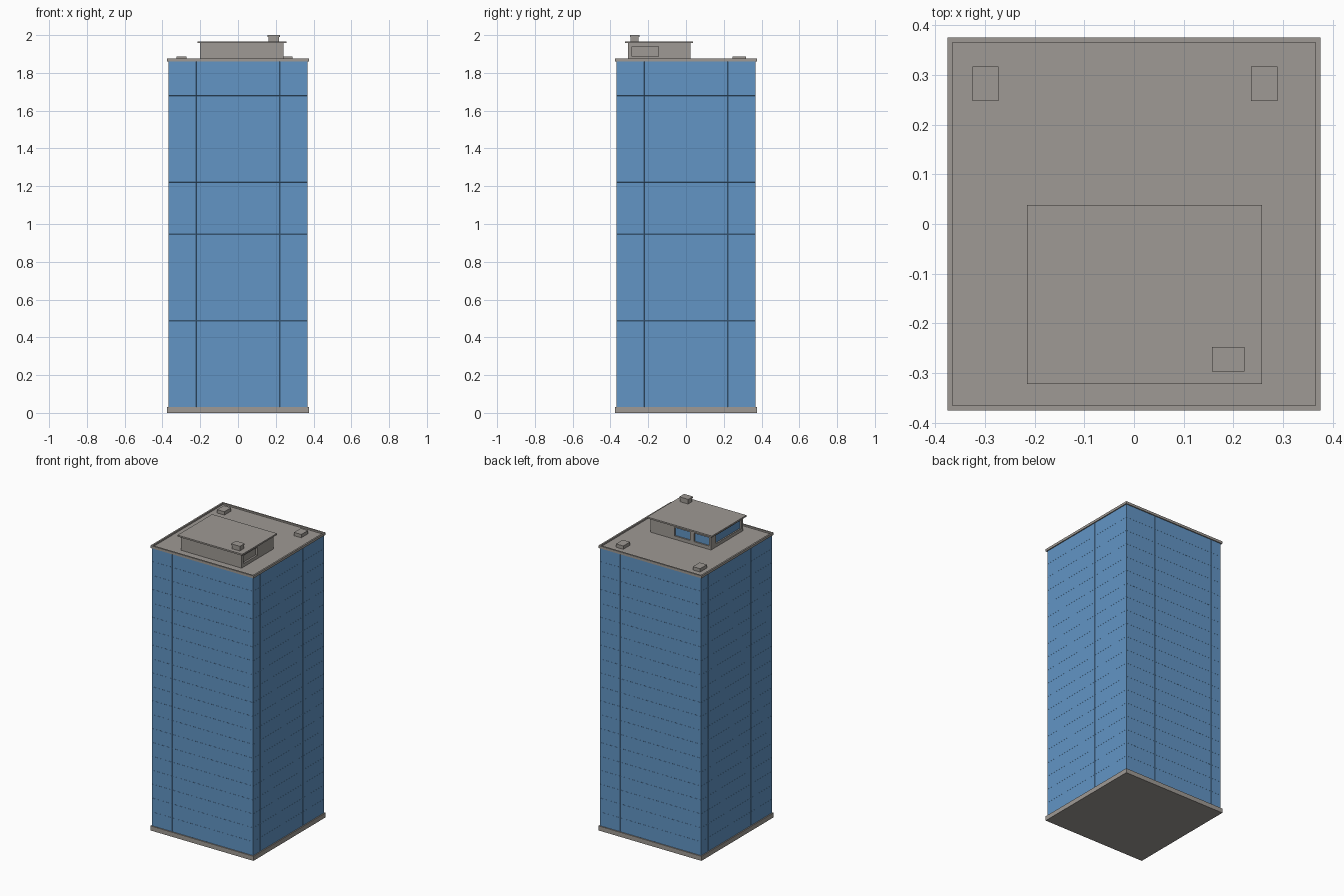
import bpy, bmesh
from mathutils import Vector

if "Cube" in bpy.data.objects:
    bpy.data.objects.remove(bpy.data.objects["Cube"])


def material(name, rgb):
    m = bpy.data.materials.new(name)
    m.diffuse_color = (*rgb, 1)
    m.use_nodes = True
    m.node_tree.nodes["Principled BSDF"].inputs["Base Color"].default_value = m.diffuse_color
    return m


GREY = material("warm_grey_concrete", (0.345, 0.322, 0.298))
BLUE = material("blue_glass", (0.122, 0.300, 0.558))


def finish(name, bm, mat):
    me = bpy.data.meshes.new(name)
    bmesh.ops.recalc_face_normals(bm, faces=bm.faces[:])
    bm.to_mesh(me)
    bm.free()
    me.materials.append(mat)
    ob = bpy.data.objects.new(name, me)
    bpy.context.collection.objects.link(ob)
    return ob


def box_bm(x, y, z):
    bm = bmesh.new()
    bmesh.ops.create_cube(bm, size=1)
    for v in bm.verts:
        v.co = Vector([a[0] if c < 0 else a[1] for a, c in zip((x, y, z), v.co)])
    return bm


def box(name, x, y, z, mat=GREY):
    return finish(name, box_bm(x, y, z), mat)


# Base plinth
box("plinth", (-.375, .375), (-.375, .375), (0, .03))

# Glass tower: each side divided into 10 x 20 panes with hairline joints
W, Z0, Z1, COLS, ROWS = .368, .03, 1.862, 10, 20
bm = box_bm((-W, W), (-W, W), (Z0, Z1))
for axis, count, lo, hi in ((0, COLS, -W, W), (1, COLS, -W, W), (2, ROWS, Z0, Z1)):
    for i in range(1, count):
        co, no = Vector((0, 0, 0)), Vector((0, 0, 0))
        co[axis], no[axis] = lo + (hi - lo) * i / count, 1
        bmesh.ops.bisect_plane(bm, geom=bm.verts[:] + bm.edges[:] + bm.faces[:],
                               plane_co=co, plane_no=no)
sides = [f for f in bm.faces if abs(f.normal.z) < .5]
bmesh.ops.inset_individual(bm, faces=sides, thickness=.0004, depth=.0004)
finish("glass_tower", bm, BLUE)

# Roof slab with a low parapet rim
bm = box_bm((-.375, .375), (-.375, .375), (1.860, 1.876))
top = max(bm.faces, key=lambda f: f.calc_center_median().z)
bmesh.ops.inset_region(bm, faces=[top], thickness=.015)
low = bmesh.ops.extrude_discrete_faces(bm, faces=[top])["faces"][0]
for v in low.verts:
    v.co.z -= .010
bmesh.ops.remove_doubles(bm, verts=bm.verts[:], dist=1e-5)
finish("roof_slab", bm, GREY)

# Penthouse with recessed openings
PX, PY = (-.200, .242), (-.308, .025)
house = box("penthouse", PX, PY, (1.862, 1.958))
D = .012
openings = [
    ("back_window_a", (-.185, -.075), (PY[1] - D, PY[1] + .02), (1.888, 1.943), True),
    ("back_window_b", (-.045, .065), (PY[1] - D, PY[1] + .02), (1.888, 1.943), True),
    ("left_window", (PX[0] - .02, PX[0] + D), (-.290, -.025), (1.888, 1.943), True),
    ("right_recess", (PX[1] - D, PX[1] + .02), (-.287, -.145), (1.888, 1.940), False),
]
for name, x, y, z, glazed in openings:
    cutter = box(name + "_cutter", x, y, z)
    cutter.hide_render = True
    mod = house.modifiers.new(name, 'BOOLEAN')
    mod.operation, mod.solver, mod.object = 'DIFFERENCE', 'EXACT', cutter
    bpy.context.view_layer.objects.active = house
    bpy.ops.object.modifier_apply(modifier=name)
    bpy.data.objects.remove(cutter)
    # glass plate at the back of the recess
    if glazed and "back" in name:
        box(name, x, (PY[1] - D - .001, PY[1] - D + .003), z, BLUE)
    elif glazed:
        box(name, (PX[0] + D - .003, PX[0] + D + .001), y, z, BLUE)

# Penthouse roof with overhang
box("penthouse_roof", (-.215, .257), (-.322, .038), (1.957, 1.967))

# Chimney vent and its cap
box("vent_shaft", (.161, .218), (-.293, -.251), (1.966, 1.993))
box("vent_cap", (.157, .222), (-.297, -.247), (1.991, 2.0))

# Two roof hatches at the back corners
for side, x in (("left", (-.325, -.272)), ("right", (.235, .288))):
    box("roof_hatch_" + side, x, (.247, .317), (1.864, 1.888))
